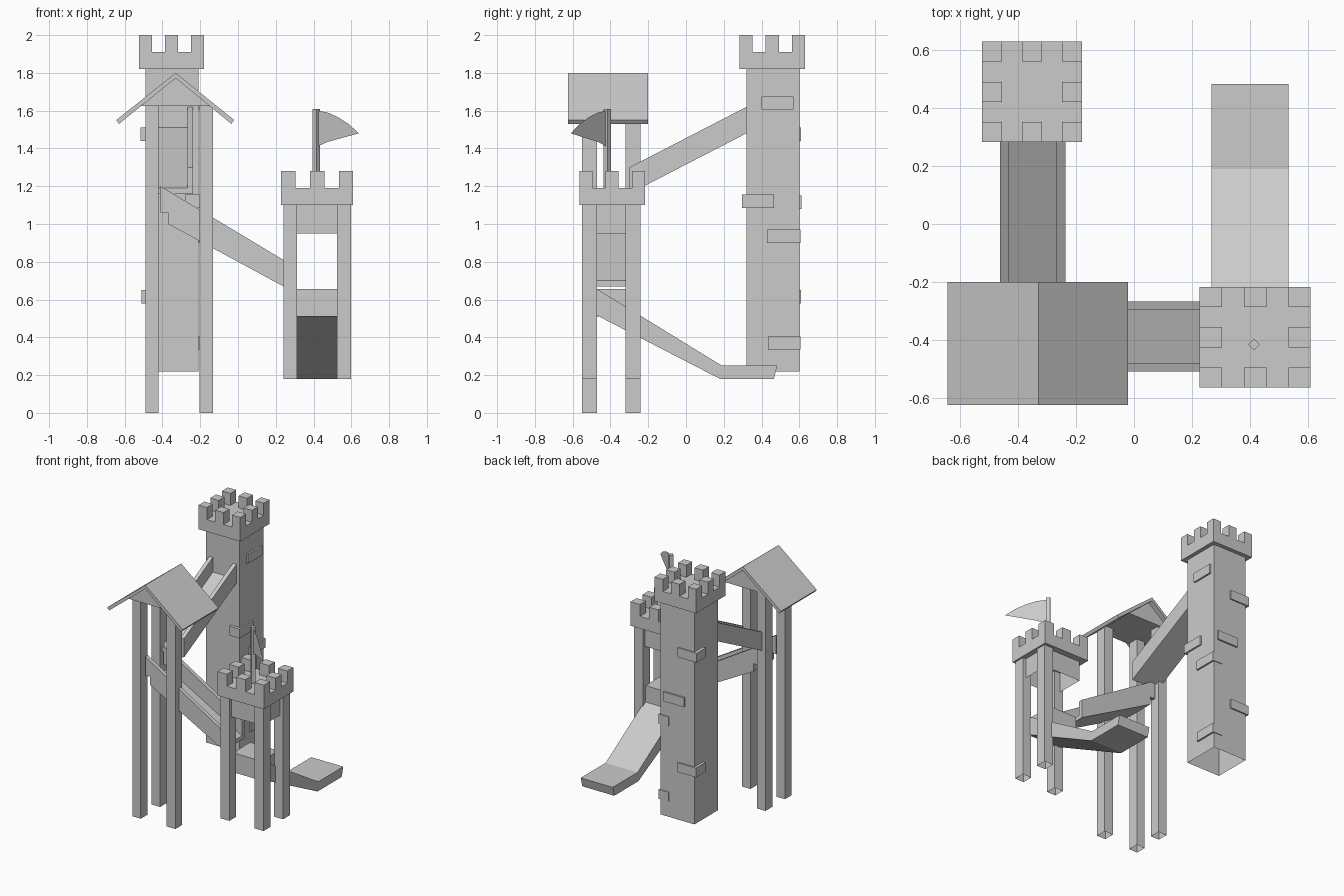
import bpy, bmesh, math
from mathutils import Matrix

if "Cube" in bpy.data.objects:
    bpy.data.objects.remove(bpy.data.objects["Cube"])


def finish(name, bm):
    bmesh.ops.recalc_face_normals(bm, faces=bm.faces)
    me = bpy.data.meshes.new(name)
    bm.to_mesh(me)
    bm.free()
    ob = bpy.data.objects.new(name, me)
    bpy.context.collection.objects.link(ob)
    return ob


def add_box(bm, x, y, z, open_bottom=False):
    r = bmesh.ops.create_cube(bm, size=1)
    for v in r["verts"]:
        v.co.x = x[0] if v.co.x < 0 else x[1]
        v.co.y = y[0] if v.co.y < 0 else y[1]
        v.co.z = z[0] if v.co.z < 0 else z[1]
    if open_bottom:
        faces = {f for v in r["verts"] for f in v.link_faces}
        low = [f for f in faces if all(abs(v.co.z - z[0]) < 1e-5 for v in f.verts)]
        bmesh.ops.delete(bm, geom=low, context="FACES_ONLY")


def box(name, x, y, z, open_bottom=False):
    bm = bmesh.new()
    add_box(bm, x, y, z, open_bottom)
    return finish(name, bm)


def prism(name, pts, axis, a, b):
    """Extrude a side profile along x (points are y,z) or y (points are x,z)."""
    bm = bmesh.new()
    place = (lambda p, t: (t, p[0], p[1])) if axis == "x" else (lambda p, t: (p[0], t, p[1]))
    face = bm.faces.new([bm.verts.new(place(p, a)) for p in pts])
    r = bmesh.ops.extrude_face_region(bm, geom=[face])
    d = (b - a, 0, 0) if axis == "x" else (0, b - a, 0)
    bmesh.ops.translate(bm, vec=d, verts=[g for g in r["geom"] if isinstance(g, bmesh.types.BMVert)])
    return finish(name, bm)


def crown(name, x, y, z):
    """Slab with eight merlons round the rim."""
    box(name + "_slab", x, y, (z, z + 0.09))
    bm = bmesh.new()
    wx, wy = (x[1] - x[0]) * 0.2, (y[1] - y[0]) * 0.2
    for i in range(3):
        for j in range(3):
            if (i, j) != (1, 1):
                px, py = x[0] + 2 * wx * i, y[0] + 2 * wy * j
                add_box(bm, (px, px + wx), (py, py + wy), (z + 0.09, z + 0.18))
    finish(name + "_merlons", bm)


# tall tower with raised stones
box("tall_tower", (-0.49, -0.21), (0.32, 0.60), (0.22, 1.82), True)
crown("tall_crown", (-0.525, -0.18), (0.283, 0.63), 1.82)
stones = [
    ((-0.25, -0.197), (0.40, 0.57), 1.605),
    ((-0.515, -0.355), (0.50, 0.61), 1.44),
    ((-0.28, -0.197), (0.297, 0.465), 1.085),
    ((-0.41, -0.24), (0.55, 0.612), 1.08),
    ((-0.28, -0.197), (0.43, 0.605), 0.90),
    ((-0.51, -0.355), (0.50, 0.61), 0.58),
    ((-0.28, -0.197), (0.435, 0.605), 0.335),
]
for x, y, z in stones:
    box("tower_stone", x, y, (z, z + 0.07))

# post rows shared by the two platforms
front, back = (-0.55, -0.47), (-0.32, -0.24)
left, right = (-0.49, -0.42), (-0.205, -0.133)
for x, y in ((left, front), (right, front), (left, back)):
    box("roof_post", x, y, (0, 1.625), True)
left, right = (0.24, 0.313), (0.523, 0.597)
for x, y in ((left, front), (right, front), (right, back)):
    box("low_post", x, y, (0.18, 1.10), True)

# gabled roof
prism("roof", [(-0.645, 1.55), (-0.33, 1.80), (-0.02, 1.55), (-0.035, 1.53),
               (-0.33, 1.772), (-0.63, 1.53)], "y", -0.625, -0.20)
prism("gable", [(-0.515, 1.625), (-0.135, 1.625), (-0.33, 1.778)], "y", -0.56, -0.235)

# low tower crown, collar and platform
crown("low_crown", (0.227, 0.61), (-0.565, -0.217), 1.10)
box("low_collar", (0.265, 0.57), (-0.525, -0.265), (0.95, 1.10), True)
box("low_platform", (0.29, 0.525), (-0.475, -0.27), (0.51, 0.655), True)

# upper chute from the tall tower
for a, b in ((-0.462, -0.432), (-0.267, -0.237)):
    prism("upper_chute_wall", [(0.32, 1.62), (-0.30, 1.30), (-0.30, 1.16), (0.32, 1.48)], "x", a, b)
prism("upper_chute_floor", [(0.32, 1.51), (-0.30, 1.19), (-0.30, 1.16), (0.32, 1.48)], "x", -0.432, -0.267)

# middle chute between the platforms
for a, b in ((-0.51, -0.48), (-0.297, -0.267)):
    prism("middle_chute_wall", [(-0.41, 1.20), (0.24, 0.81), (0.24, 0.67), (-0.37, 1.0),
                                (-0.37, 1.06), (-0.41, 1.06)], "y", a, b)
prism("middle_chute_floor", [(-0.37, 1.04), (0.24, 0.70), (0.24, 0.67), (-0.37, 1.0)], "y", -0.48, -0.297)

# exit slide
prism("exit_slide", [(-0.47, 0.655), (-0.47, 0.515), (0.18, 0.18), (0.465, 0.18),
                     (0.483, 0.25), (0.19, 0.25)], "x", 0.268, 0.533)

# flag and pole
pole = box("flag_pole", (-0.014, 0.014), (-0.014, 0.014), (1.19, 1.61))
pole.data.transform(Matrix.Translation((0.415, -0.416, 0)) @ Matrix.Rotation(math.pi / 4, 4, "Z"))
bm = bmesh.new()
outline = [(0, 1.60), (0.25, 1.59), (0.5, 1.565), (0.75, 1.53), (1, 1.48),
           (0.75, 1.465), (0.5, 1.45), (0.25, 1.435), (0, 1.41)]
bm.faces.new([bm.verts.new((0.42 + 0.22 * t, -0.42 - 0.19 * t, z)) for t, z in outline])
finish("flag", bm)
